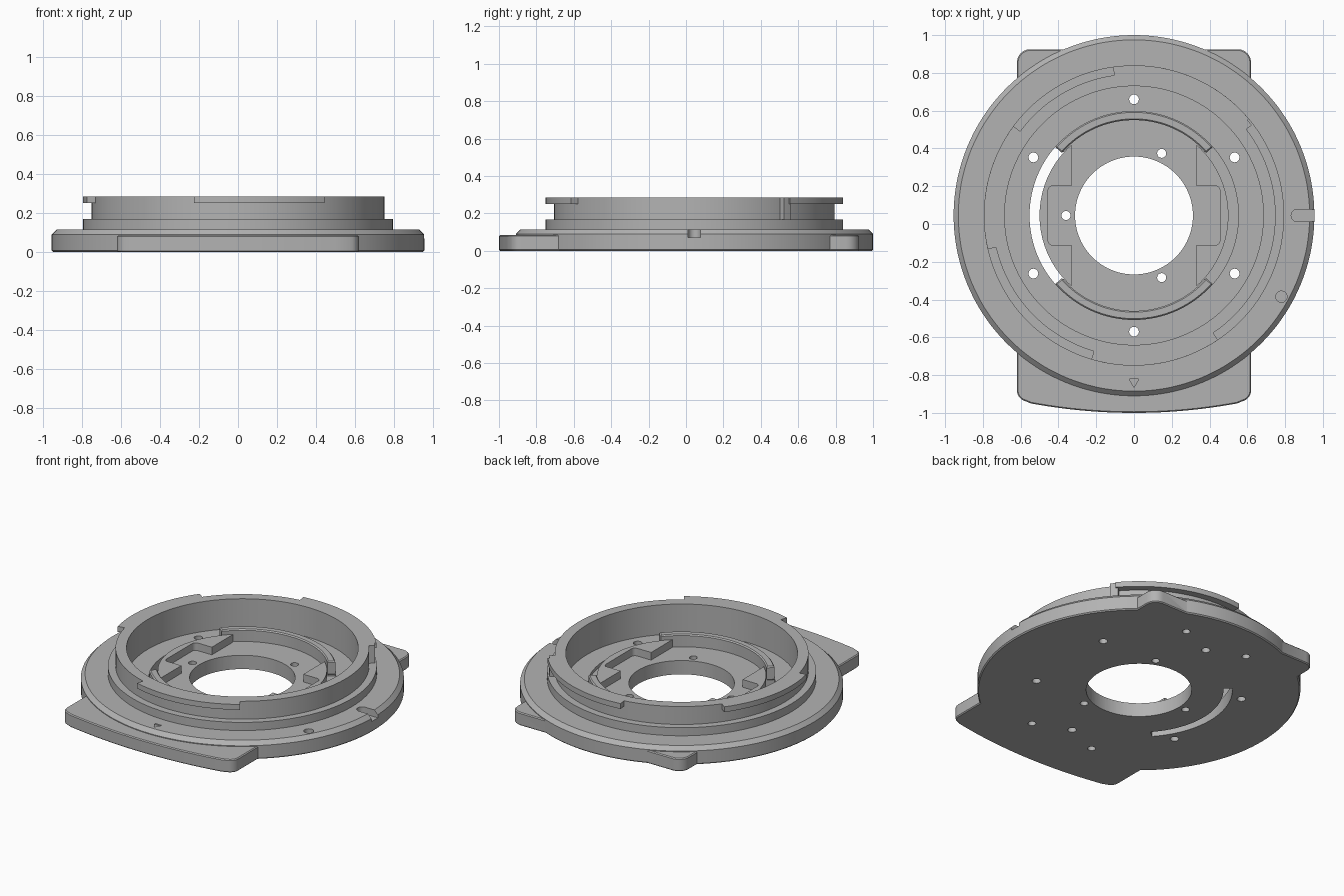
import bpy, bmesh, math
from math import radians, cos, sin
from mathutils import Vector

if "Cube" in bpy.data.objects:
    bpy.data.objects.remove(bpy.data.objects["Cube"])

CY = 0.045      # the round parts share this centre in y
FLOOR = 0.09    # inner floor height

metal = bpy.data.materials.new("grey metal")
metal.use_nodes = True
grey = (0.45, 0.45, 0.45, 1)
metal.diffuse_color = grey
metal.node_tree.nodes["Principled BSDF"].inputs["Base Color"].default_value = grey


def finish(name, bm):
    bmesh.ops.recalc_face_normals(bm, faces=bm.faces)
    mesh = bpy.data.meshes.new(name)
    bm.to_mesh(mesh)
    bm.free()
    mesh.materials.append(metal)
    ob = bpy.data.objects.new(name, mesh)
    bpy.context.collection.objects.link(ob)
    return ob


def prism(name, pts, z0, z1, chamfer=0):
    bm = bmesh.new()
    face = bm.faces.new([bm.verts.new((x, y, z0)) for x, y in pts])
    ext = bmesh.ops.extrude_face_region(bm, geom=[face])
    bmesh.ops.translate(bm, vec=(0, 0, z1 - z0),
                        verts=[v for v in ext["geom"] if isinstance(v, bmesh.types.BMVert)])
    if chamfer:
        rims = [e for e in bm.edges if abs(e.verts[0].co.z - e.verts[1].co.z) < 1e-5]
        bmesh.ops.bevel(bm, geom=rims, offset=chamfer, segments=1, affect='EDGES')
    return finish(name, bm)


def arc(r, a0, a1, n, x=0, y=CY):
    return [(x + r * cos(radians(a0 + (a1 - a0) * i / n)),
             y + r * sin(radians(a0 + (a1 - a0) * i / n))) for i in range(n + 1)]


def disc(name, r, z0, z1, x=0, y=CY, n=24):
    return prism(name, arc(r, 0, 360, n, x, y)[:-1], z0, z1)


def sector(name, r0, r1, a0, a1, z0, z1, chamfer=0):
    n = max(4, int(abs(a1 - a0) / 3))
    return prism(name, arc(r1, a0, a1, n) + arc(r0, a1, a0, n), z0, z1, chamfer)


def rounded_box(name, hx, hy, z0, z1, r):
    pts = []
    for i, (sx, sy) in enumerate([(1, 1), (-1, 1), (-1, -1), (1, -1)]):
        pts += arc(r, 90 * i, 90 * i + 90, 4, sx * (hx - r), CY + sy * (hy - r))
    return prism(name, pts, z0, z1)


def combine(ob, other, operation):
    mod = ob.modifiers.new(operation.lower(), 'BOOLEAN')
    mod.operation, mod.object, mod.solver = operation, other, 'EXACT'
    bpy.context.view_layer.objects.active = ob
    bpy.ops.object.modifier_apply(modifier=mod.name)
    bpy.data.objects.remove(other)


def cut(ob, cutter):
    combine(ob, cutter, 'DIFFERENCE')


def lathe(name, profile):
    bm = bmesh.new()
    verts = [bm.verts.new((r, CY, z)) for r, z in profile]
    edges = [bm.edges.new(p) for p in zip(verts, verts[1:])]
    bmesh.ops.spin(bm, geom=verts + edges, cent=(0, CY, 0), axis=(0, 0, 1),
                   angle=2 * math.pi, steps=144)
    bmesh.ops.remove_doubles(bm, verts=bm.verts, dist=0.0001)
    return finish(name, bm)


# Round body: chamfered flange, stepped collar and upright ring
body = lathe("mount_body", [
    (0, 0), (0.948, 0), (0.955, 0.007), (0.955, 0.09), (0.93, 0.115),
    (0.795, 0.115), (0.795, 0.168), (0.75, 0.168), (0.75, 0.285),
    (0.685, 0.285), (0.685, FLOOR), (0, FLOOR)])

# Base plate with rounded corners and a gently bowed front edge
plate_pts = (arc(0.07, 0, 90, 6, 0.55, 0.855) + arc(0.07, 90, 180, 6, -0.55, 0.855)
             + arc(0.06, 180, 258, 6, -0.56, -0.88)
             + arc(3.0, 259.5, 280.5, 24, 0, 2.0)
             + arc(0.06, 282, 360, 6, 0.56, -0.88))
combine(body, prism("plate", plate_pts, 0, 0.085, 0.006), 'UNION')

# Central opening, curved through slot and matching shallow groove
cut(body, disc("opening", 0.312, -0.1, 0.2, n=96))
cut(body, sector("slot", 0.5, 0.553, 138, 222, -0.1, 0.2))
cut(body, sector("groove", 0.5, 0.553, -42, 42, 0.07, 0.2))

# Screw holes, small holes and blind holes underneath
for i in range(6):
    a = radians(30 + 60 * i)
    cut(body, disc("screw", 0.026, -0.1, 0.2, 0.615 * cos(a), CY + 0.615 * sin(a), 16))
for i in range(3):
    a = radians(66 if i == 0 else 180 if i == 1 else -66)
    r = 0.36
    cut(body, disc("pin_hole", 0.024, -0.1, 0.2, r * cos(a), CY + r * sin(a), 16))
for sx in (-1, 1):
    for sy in (-1, 1):
        cut(body, disc("blind", 0.024, -0.1, 0.05, sx * 0.23, CY + sy * 0.71, 16))

# Flange details: edge notch, round dimple and triangular index mark
cut(body, prism("notch", arc(0.033, 90, 270, 10, 0.865) + [(1.1, CY - 0.033), (1.1, CY + 0.033)],
                0.07, 0.2))
cut(body, disc("dimple", 0.03, 0.06, 0.2, 0.78, -0.385, 20))
cut(body, prism("index", [(-0.026, -0.82), (0, -0.865), (0.026, -0.82)], 0.107, 0.2))

# Raised pads either side of the opening
pads = disc("raised_pads", 0.5, FLOOR - 0.01, 0.14, n=120)
cut(pads, rounded_box("gap_long", 0.33, 0.7, 0, 0.3, 0.02))
cut(pads, rounded_box("gap_wide", 0.455, 0.157, 0, 0.3, 0.025))

# Curved walls at front and back of the opening
walls = [sector(n, 0.505, 0.553, a - 49, a + 49, FLOOR - 0.01, 0.17, 0.007)
         for n, a in (("back_wall", 90), ("front_wall", 270))]

# Locking tabs around the ring
tabs = [sector(n, 0.74, 0.795, a0, a1, 0.25, 0.285)
        for n, a0, a1 in (("back_tab", 40, 98), ("right_tab", 143.5, 193),
                          ("front_tab", 253.5, 304))]

# Stop pin beside the back tab
stop = sector("stop_pin", 0.74, 0.785, 37.5, 41, 0.16, 0.285)

for ob in [body, pads, stop] + walls + tabs:
    bpy.ops.object.select_all(action='DESELECT')
    ob.select_set(True)
    bpy.context.view_layer.objects.active = ob
    bpy.ops.object.shade_smooth_by_angle(angle=radians(25))
